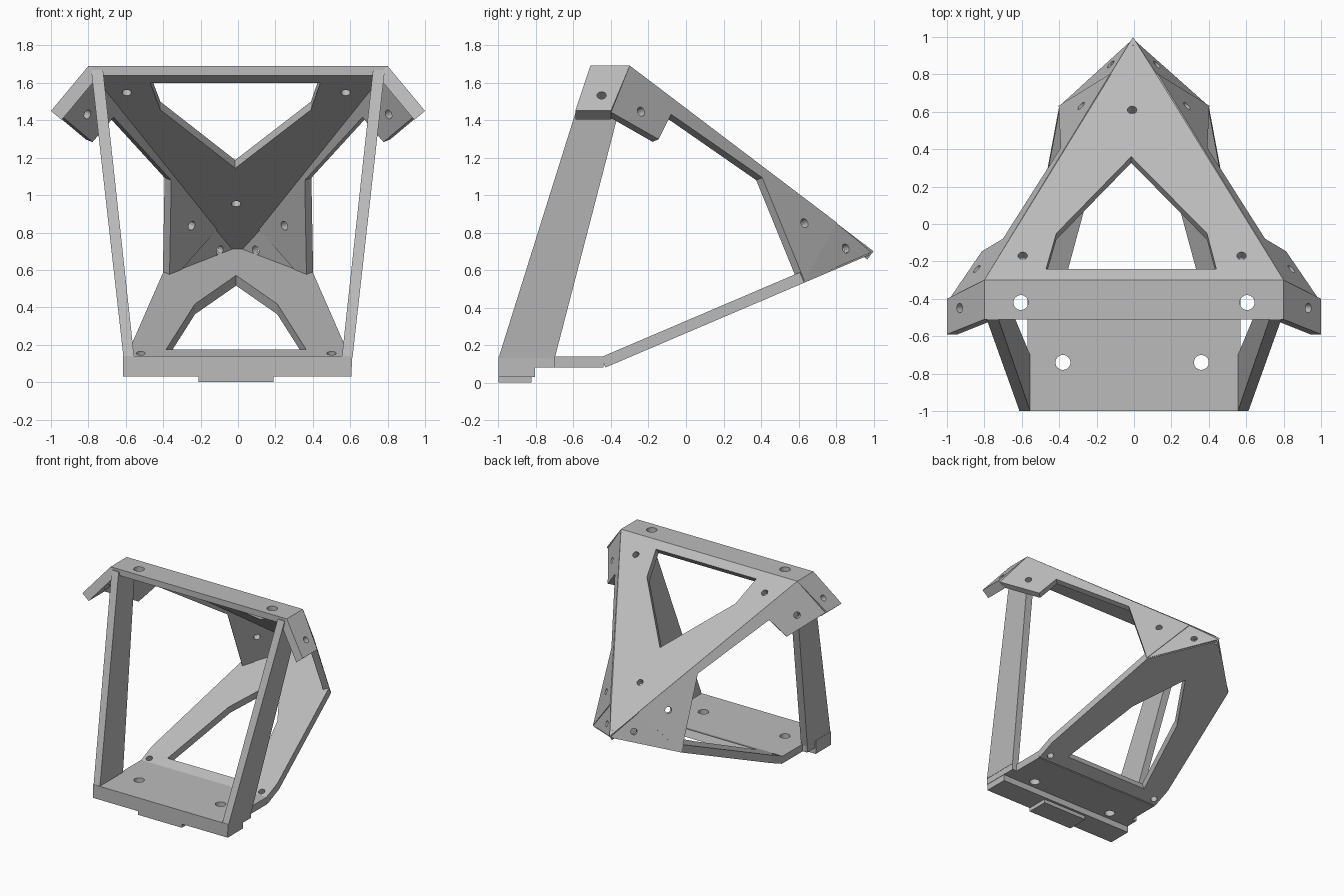
import bpy
import bmesh
import math
from mathutils import Vector

if "Cube" in bpy.data.objects:
    bpy.data.objects.remove(bpy.data.objects["Cube"])

# One plain grey for the whole frame
GREY = (0.5, 0.5, 0.5, 1.0)
grey = bpy.data.materials.new("plain_grey")
grey.use_nodes = True
grey.diffuse_color = GREY
grey.node_tree.nodes["Principled BSDF"].inputs["Base Color"].default_value = GREY

CENTRE = Vector((0, -0.1, 0.8))


def loft(name, ring_a, ring_b):
    """Solid between two matching outlines."""
    bm = bmesh.new()
    a = [bm.verts.new(p) for p in ring_a]
    b = [bm.verts.new(p) for p in ring_b]
    bm.faces.new(a)
    bm.faces.new(b)
    for i in range(len(a)):
        j = (i + 1) % len(a)
        bm.faces.new((a[i], a[j], b[j], b[i]))
    bmesh.ops.recalc_face_normals(bm, faces=bm.faces)
    mesh = bpy.data.meshes.new(name)
    bm.to_mesh(mesh)
    bm.free()
    obj = bpy.data.objects.new(name, mesh)
    bpy.context.collection.objects.link(obj)
    mesh.materials.append(grey)
    return obj


def cut(obj, cutters):
    """Subtract the cutters, keep the result and drop the cutters."""
    for c in cutters:
        c.hide_render = True
        mod = obj.modifiers.new("cut", 'BOOLEAN')
        mod.operation = 'DIFFERENCE'
        mod.solver = 'EXACT'
        mod.object = c
    deps = bpy.context.evaluated_depsgraph_get()
    mesh = bpy.data.meshes.new_from_object(obj.evaluated_get(deps))
    obj.modifiers.clear()
    obj.data = mesh
    for c in cutters:
        bpy.data.objects.remove(c)


def plate(name, outline, thick, holes=(), radius=0.025, window=None):
    """Flat plate whose outline is the outer face; thickness goes inward."""
    pts = [Vector(p) for p in outline]
    mid = sum(pts, Vector()) / len(pts)
    n = Vector()
    for p, q in zip(pts, pts[1:] + pts[:1]):
        n += (p - mid).cross(q - mid)
    n.normalize()
    if n.dot(mid - CENTRE) < 0:
        n = -n
    flatten = lambda p: Vector(p) - n * (Vector(p) - mid).dot(n)
    pts = [flatten(p) for p in pts]
    obj = loft(name, pts, [p - n * thick for p in pts])
    rings = [[flatten(p) for p in window]] if window else []
    u = n.orthogonal().normalized()
    v = n.cross(u)
    for h in holes:
        c = flatten(h)
        angles = [math.tau * i / 20 for i in range(20)]
        rings.append([c + (u * math.cos(t) + v * math.sin(t)) * radius for t in angles])
    cutters = [loft("cutter", [p + n * 0.1 for p in r], [p - n * 0.16 for p in r]) for r in rings]
    if cutters:
        cut(obj, cutters)
    return obj


def both(half, mid=()):
    """Mirror a half outline across x, with optional points on the middle line."""
    return list(half) + list(mid) + [(-x, y, z) for x, y, z in reversed(half)]


def box(name, x, y, z):
    ring = [(x[0], y[0]), (x[1], y[0]), (x[1], y[1]), (x[0], y[1])]
    return loft(name, [(*p, z[0]) for p in ring], [(*p, z[1]) for p in ring])


def roof(x, y):
    return (x, y, 1.69 - (y + 0.30) * 0.7615)


def floor(x, y):
    return (x, y, 0.08 + (y + 0.43) * 0.4266)


APEX = roof(-0.005, 1.0)

# Top bar and sloping roof plate
plate("top_bar", both([(0.8, -0.51, 1.69), (0.8, -0.30, 1.69)]), 0.05,
      [(s * 0.605, -0.42, 1.69) for s in (-1, 1)], 0.04)
plate("roof_plate", [roof(0.8, -0.30), APEX, roof(-0.8, -0.30)], 0.055,
      [roof(-0.595, -0.17), roof(0.575, -0.17), roof(-0.01, 0.61)],
      window=[roof(0.44, -0.24), roof(0.39, -0.05), roof(-0.015, 0.36),
              roof(-0.415, -0.05), roof(-0.47, -0.24)])

# Base plate, front lip and tab
plate("base_plate", both([(0.61, -1, 0.08), (0.61, -0.7, 0.08),
                          (0.57, -0.7, 0.08), (0.57, -0.44, 0.08)]), 0.06,
      [(s * 0.37 - 0.01, -0.74, 0.08) for s in (-1, 1)], 0.04)
box("front_lip", (-0.615, 0.607), (-1, -0.805), (0.03, 0.139))
box("bottom_tab", (-0.21, 0.19), (-1, -0.825), (0, 0.05))

# Sloping floor plate rising to the rear point
plate("floor_plate", both([floor(0.57, -0.43), floor(0.57, -0.28), floor(0.40, 0.63)],
                          [floor(-0.005, 0.98)]), 0.06,
      [floor(s * 0.51 - 0.01, -0.385) for s in (-1, 1)],
      window=[(0.365, -0.37, 0.19), (0.21, 0.20, 0.44), (-0.01, 0.56, 0.59),
              (-0.23, 0.20, 0.44), (-0.385, -0.37, 0.19)])

for s, side in ((1, "left"), (-1, "right")):
    flip = lambda pts: [(s * x, y, z) for x, y, z in pts]

    # Front leg, wide at the foot and leaning back
    loft(side + "_front_leg",
         flip([(0.612, -1, 0.13), (0.555, -1, 0.13), (0.555, -0.70, 0.13), (0.612, -0.70, 0.13)]),
         flip([(0.785, -0.517, 1.67), (0.722, -0.517, 1.67),
               (0.722, -0.30, 1.67), (0.785, -0.30, 1.67)]))

    # Angled wing at the end of the top bar
    plate(side + "_wing", flip([(0.8, -0.51, 1.69), (0.8, -0.30, 1.69),
                                (1, -0.40, 1.45), (1, -0.59, 1.45)]), 0.075,
          flip([(0.93, -0.45, 1.53)]))

    # Side plate: front flap, thin edge strip and rear gusset
    plate(side + "_side_plate",
          flip([(0.8, -0.30, 1.69), (1, -0.40, 1.45), (0.82, -0.14, 1.30), (0.70, -0.08, 1.43),
                (0.385, 0.40, 1.09), (0.40, 0.63, 0.54), roof(0.123, 0.80)]), 0.05,
          flip([(0.84, -0.24, 1.445), (0.27, 0.62, 0.845)]))

    # Rear triangle closing the point
    plate(side + "_rear_triangle",
          flip([roof(0.123, 0.80), (0.40, 0.63, 0.54), (s * APEX[0], 0.99, 0.695)]), 0.04,
          flip([(0.11, 0.84, 0.71)]))
